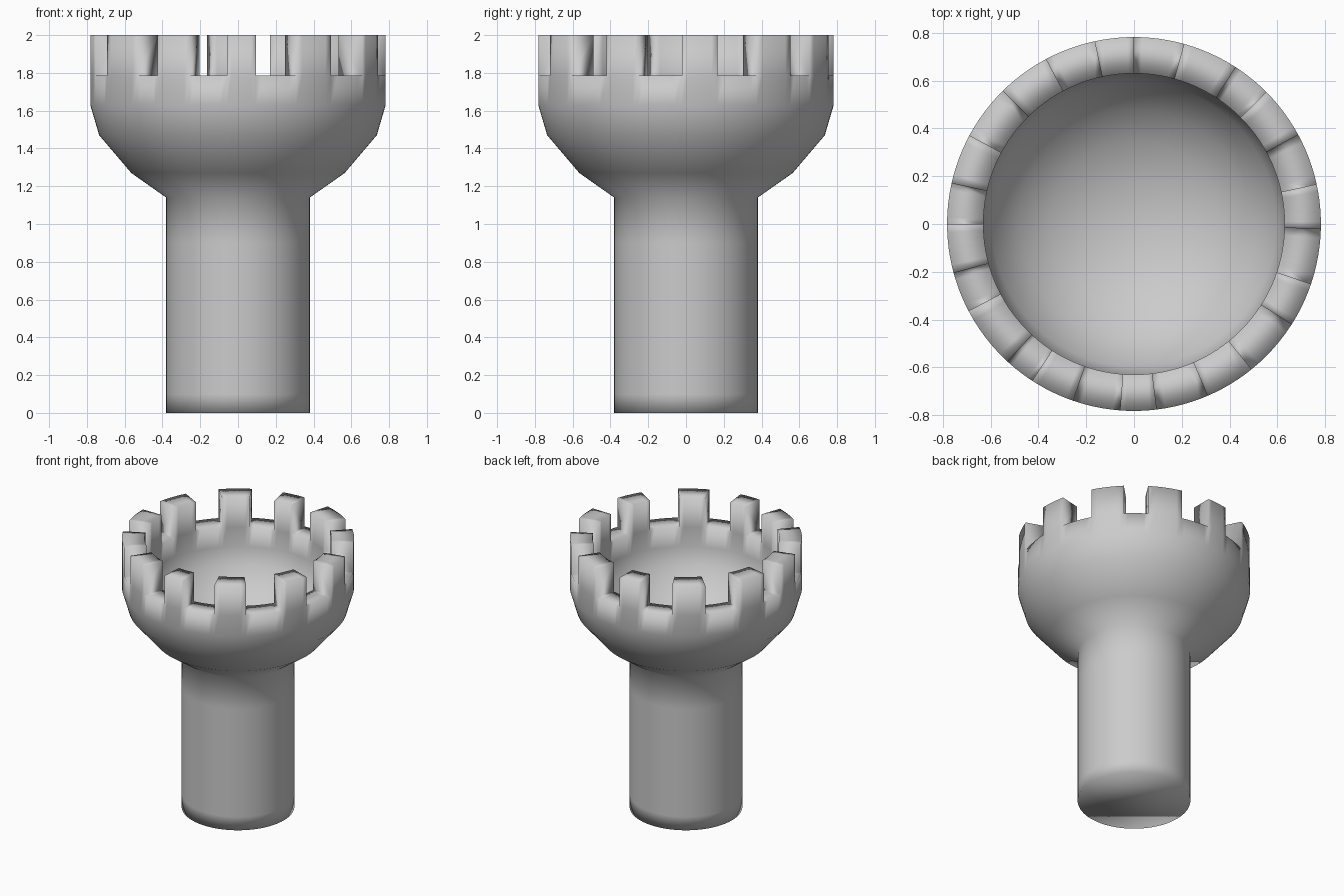
import bpy, bmesh, math

cube = bpy.data.objects.get("Cube")
if cube:
    bpy.data.objects.remove(cube, do_unlink=True)

# One plain stone colour
stone = bpy.data.materials.new("grey_stone")
stone.use_nodes = True
colour = (0.6, 0.6, 0.6, 1)
stone.diffuse_color = colour
stone.node_tree.nodes["Principled BSDF"].inputs["Base Color"].default_value = colour

# Profiles as (radius, height): outside from the base up, bowl from the rim down
RIM_Z, TOP_Z, OUT_R, IN_R = 1.785, 2.0, 0.782, 0.63
outside = [(0.38, 0), (0.38, 0.1), (0.38, 0.9), (0.38, 1.14), (0.565, 1.27),
           (0.735, 1.47), (OUT_R, 1.63), (OUT_R, RIM_Z)]
bowl = [(IN_R, RIM_Z), (IN_R, 1.64), (0.595, 1.52), (0.48, 1.38),
        (0.35, 1.29), (0.18, 1.23)]
BOWL_FLOOR = 1.21
profile = outside + bowl

# Uneven battlement edges in degrees; even sectors are raised, odd are gaps
edges = [-1.5, 12.3, 28.5, 45, 57, 74.5, 90, 102.2, 118, 134.6, 151.7, 167.4,
         180, 195.2, 207.7, 227.4, 237, 251, 265.7, 277, 293.2, 309,
         327.5, 341.3]
STEPS = 6
angles, raised = [], []
for k, start in enumerate(edges):
    end = edges[k + 1] if k + 1 < len(edges) else edges[0] + 360
    for s in range(STEPS):
        angles.append(math.radians(start + (end - start) * s / STEPS))
        raised.append(k % 2 == 0)
count = len(angles)

bm = bmesh.new()
cache = {}


def vert(i, point):
    """Shared vertex at angle number i and a (radius, height) point."""
    key = (i % count, point)
    if key not in cache:
        a, (r, z) = angles[i % count], point
        cache[key] = bm.verts.new((r * math.cos(a), r * math.sin(a), z))
    return cache[key]


def strip(i, points):
    """Faces between angle i and the next, along a chain of points."""
    for p, q in zip(points, points[1:]):
        bm.faces.new((vert(i, p), vert(i + 1, p), vert(i + 1, q), vert(i, q)))


rim = [(OUT_R, RIM_Z), (OUT_R, TOP_Z), (IN_R, TOP_Z), (IN_R, RIM_Z)]
floor_centre = bm.verts.new((0, 0, BOWL_FLOOR))
for i in range(count):
    # Raised blocks replace the flat rim with two walls and a top
    strip(i, outside + (rim[1:3] if raised[i] else []) + bowl)
    bm.faces.new((vert(i, bowl[-1]), vert(i + 1, bowl[-1]), floor_centre))
    # Block ends
    if raised[i] != raised[i - 1]:
        bm.faces.new([vert(i, p) for p in rim])

# Closed underside
bm.faces.new([vert(i, outside[0]) for i in reversed(range(count))])
bmesh.ops.recalc_face_normals(bm, faces=bm.faces)
for face in bm.faces:
    face.smooth = True

mesh = bpy.data.meshes.new("battlement_tower")
bm.to_mesh(mesh)
bm.free()
mesh.materials.append(stone)
tower = bpy.data.objects.new("battlement_tower", mesh)
bpy.context.collection.objects.link(tower)
